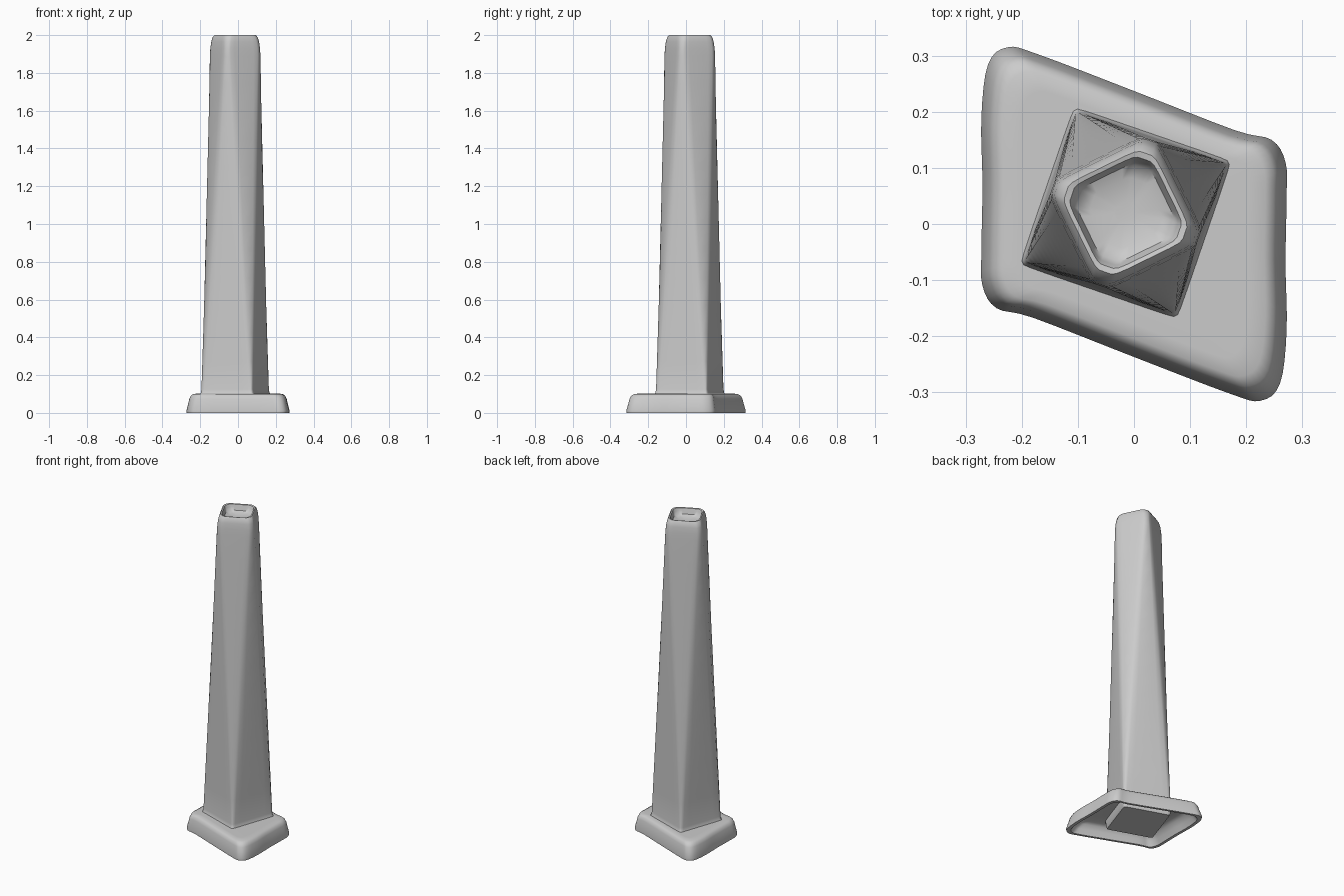
import bpy, bmesh, math
from mathutils import Vector

if "Cube" in bpy.data.objects:
    bpy.data.objects.remove(bpy.data.objects["Cube"])


def loft(name, rings, angle):
    """Skin a stack of equal-length rings and cap both ends."""
    bm = bmesh.new()
    loops = [[bm.verts.new(p) for p in ring] for ring in rings]
    n = len(loops[0])
    for a, b in zip(loops, loops[1:]):
        for i in range(n):
            j = (i + 1) % n
            bm.faces.new((a[i], a[j], b[j], b[i]))
    bm.faces.new(loops[0][::-1])
    bm.faces.new(loops[-1])
    bmesh.ops.recalc_face_normals(bm, faces=bm.faces)
    mesh = bpy.data.meshes.new(name)
    bm.to_mesh(mesh)
    bm.free()
    obj = bpy.data.objects.new(name, mesh)
    bpy.context.collection.objects.link(obj)
    bpy.ops.object.select_all(action='DESELECT')
    obj.select_set(True)
    bpy.context.view_layer.objects.active = obj
    bpy.ops.object.shade_smooth_by_angle(angle=math.radians(angle))
    return obj


def smooth_closed(pts, steps):
    """Catmull-Rom curve through a closed outline."""
    out, n = [], len(pts)
    for i in range(n):
        a, b, c, d = (pts[(i + k) % n] for k in (-1, 0, 1, 2))
        for s in range(steps):
            t = s / steps
            out.append(0.5 * (2 * b + (c - a) * t + (2 * a - 5 * b + 4 * c - d) * t * t
                              + (3 * b - a - 3 * c + d) * t ** 3))
    return out


# Hollow base: skewed, softly rounded outline with half-turn symmetry
half = [Vector(p) for p in [
    (0.272, 0.05), (0.270, 0.11), (0.245, 0.15), (0.18, 0.167), (0.0, 0.237),
    (-0.17, 0.302), (-0.225, 0.315), (-0.26, 0.285), (-0.272, 0.19), (-0.27, 0.07)]]
outline = smooth_closed(half + [-p for p in half], 4)
base_profile = [  # scale, height: inner ceiling, inner wall, foot, outer wall, top
    (0.30, 0.065), (0.72, 0.065), (0.80, 0.055), (0.87, 0.03), (0.93, 0.0),
    (0.995, 0.0), (1.0, 0.012), (0.965, 0.05), (0.945, 0.075), (0.915, 0.092),
    (0.86, 0.101), (0.75, 0.102), (0.30, 0.102)]
loft("base", [[(p.x * s, p.y * s, z) for p in outline] for s, z in base_profile], 50)

# Shaft: square foot blending into a smaller square turned about 45 degrees
CENTRE = Vector((-0.015, 0.02))


def polar(radius, degrees):
    a = math.radians(degrees)
    return Vector((radius * math.cos(a), radius * math.sin(a)))


def section(t, scale=1.0):
    corners = []
    for i in range(4):
        foot = polar(0.203, 26 + 90 * i)
        for k in (-1, 0):
            head = polar(0.137, 71 + 90 * (i + k))
            corners.append(foot.lerp(head, t))
    pts = []
    for i, c in enumerate(corners):  # round each corner
        a = c.lerp(corners[i - 1], 0.18)
        b = c.lerp(corners[(i + 1) % 8], 0.18)
        pts += [a, (a + 2 * c + b) / 4, b]
    return [CENTRE + p * scale for p in pts]


shaft_levels = [(0.012, 0.06, 0.97), (0.02, 0.06, 1.0), (0.098, 0.06, 1.05),
                (0.107, 0.06, 1.02), (0.125, 0.06, 1.0)]
shaft_levels += [(0.125 + 1.765 * k / 12, 0.06 + 0.82 * k / 12, 1.0) for k in range(1, 13)]
# rounded shoulder, rim and dished recess
shaft_levels += [(1.93, 0.89, 0.985), (1.965, 0.88, 0.945), (1.988, 0.87, 0.89),
                 (2.0, 0.85, 0.81), (1.998, 0.83, 0.73), (1.985, 0.80, 0.68),
                 (1.965, 0.78, 0.62), (1.957, 0.75, 0.45), (1.953, 0.75, 0.15)]
loft("shaft", [[(p.x, p.y, z) for p in section(t, s)] for z, t, s in shaft_levels], 50)
